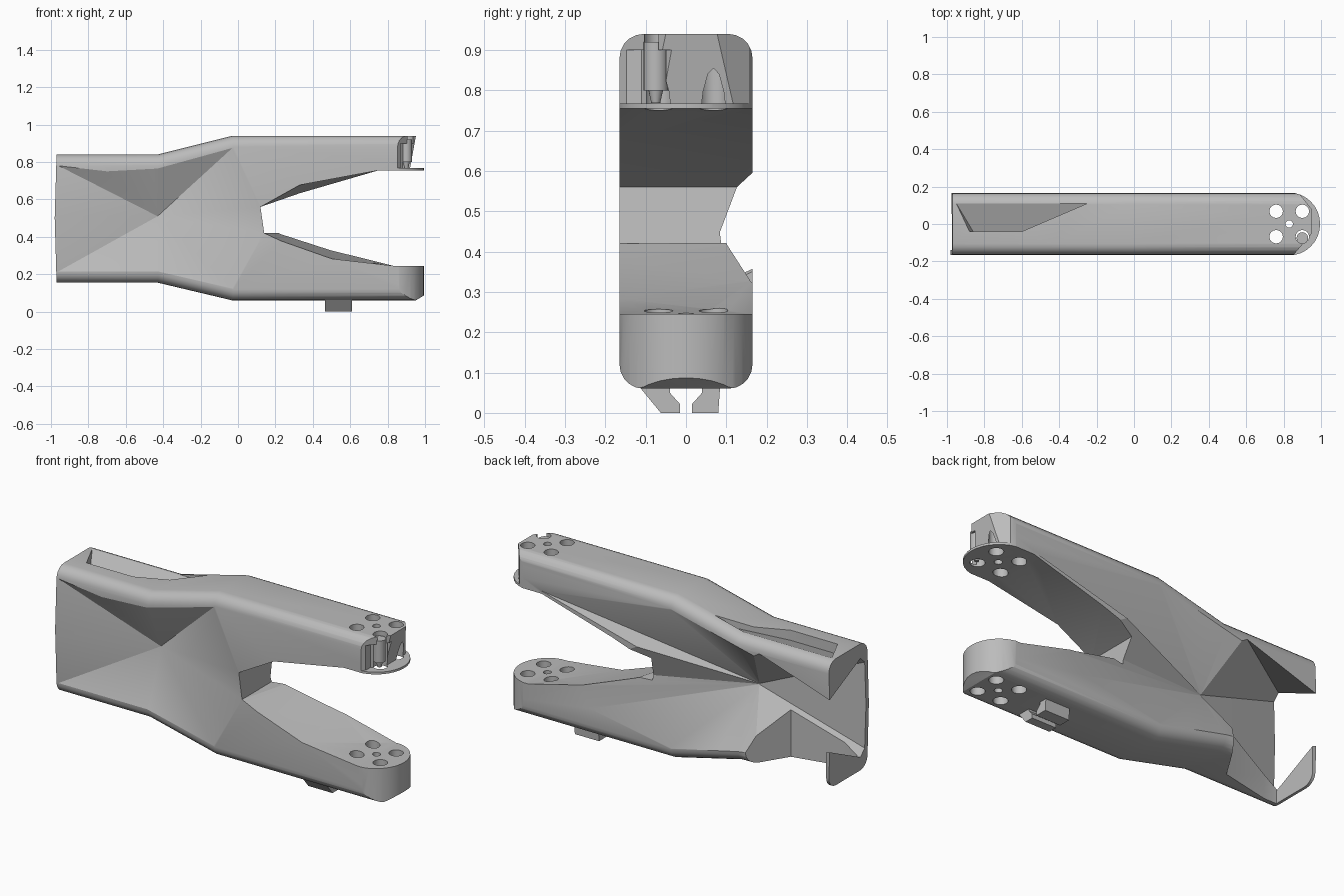
import bpy, bmesh, math
from mathutils import Vector, Matrix

cube = bpy.data.objects.get("Cube")
if cube:
    bpy.data.objects.remove(cube, do_unlink=True)

grey = bpy.data.materials.new("plain_grey")
grey.use_nodes = True
COLOR = (0.5, 0.5, 0.5, 1)
grey.diffuse_color = COLOR
grey.node_tree.nodes["Principled BSDF"].inputs["Base Color"].default_value = COLOR
HALF = 0.165


def finish(name, bm):
    bmesh.ops.recalc_face_normals(bm, faces=bm.faces)
    me = bpy.data.meshes.new(name)
    bm.to_mesh(me)
    bm.free()
    me.materials.append(grey)
    ob = bpy.data.objects.new(name, me)
    bpy.context.collection.objects.link(ob)
    return ob


def prism(pts, start, depth):
    """Extrude a closed loop of 3D points along a vector."""
    bm = bmesh.new()
    face = bm.faces.new([bm.verts.new(Vector(p) + Vector(start)) for p in pts])
    new = bmesh.ops.extrude_face_region(bm, geom=[face])["geom"]
    bmesh.ops.translate(bm, vec=depth,
                        verts=[g for g in new if isinstance(g, bmesh.types.BMVert)])
    return bm


def plan(pts, z0, z1):
    return prism([(x, y, 0) for x, y in pts], (0, 0, z0), (0, 0, z1 - z0))


def cylinder(x, y, z0, z1, r0, r1=None, sides=16):
    bm = bmesh.new()
    bmesh.ops.create_cone(bm, cap_ends=True, segments=sides, radius1=r0,
                          radius2=r0 if r1 is None else r1, depth=z1 - z0,
                          matrix=Matrix.Translation((x, y, (z0 + z1) / 2)))
    return bm


def dish(pts, apex, side):
    """Star-shaped pyramid that hollows a side down to the apex."""
    bm = bmesh.new()
    tip = bm.verts.new(apex)
    rim = []
    for x, z in pts:
        p = Vector((x, side * HALF, z))
        rim.append(bm.verts.new(Vector(apex) + (p - Vector(apex)) * 1.15))
    for a, b in zip(rim, rim[1:] + rim[:1]):
        bm.faces.new((tip, a, b))
    bm.faces.new(rim)
    return bm


def hull(pts):
    bm = bmesh.new()
    for p in pts:
        bm.verts.new(p)
    bmesh.ops.convex_hull(bm, input=bm.verts)
    return bm


def cut(ob, bm, operation="DIFFERENCE"):
    cutter = finish("cutter", bm)
    cutter.hide_render = True
    mod = ob.modifiers.new("cut", "BOOLEAN")
    mod.operation, mod.object, mod.solver = operation, cutter, "EXACT"
    bpy.context.view_layer.objects.active = ob
    bpy.ops.object.modifier_apply(modifier=mod.name)
    bpy.data.objects.remove(cutter, do_unlink=True)


def smooth(ob):
    bpy.ops.object.select_all(action="DESELECT")
    ob.select_set(True)
    bpy.context.view_layer.objects.active = ob
    bpy.ops.object.shade_smooth_by_angle(angle=math.radians(25))


# Forked body: outer edge first, then the inside of the fork
lower_outer = [(-0.97, 0.155), (-0.43, 0.155), (-0.03, 0.06), (0.95, 0.06), (1.0, 0.09)]
fork = [(1.0, 0.245), (0.83, 0.245), (0.5, 0.305), (0.23, 0.4), (0.14, 0.42),
        (0.12, 0.56), (0.33, 0.655), (0.75, 0.755), (1.0, 0.755)]
upper_outer = [(1.0, 0.94), (-0.03, 0.94), (-0.43, 0.84), (-0.97, 0.84), (-0.98, 0.5)]
outline = lower_outer + fork + upper_outer
bm = prism([(x, 0, z) for x, z in outline], (0, -HALF, 0), (0, 2 * HALF, 0))

# Inner faces of the arms tilt towards the front
for v in bm.verts:
    if 0.2 < v.co.x < 0.6 and 0.25 < v.co.z < 0.7:
        v.co.z += math.copysign(0.022, v.co.y) * (1 if v.co.z < 0.5 else -1)
bm.normal_update()


def on_rail(e):
    a, b = (v.co for v in e.verts)
    mid = (a + b) / 2
    outside = mid.z < 0.16 or mid.z > 0.83
    return abs(a.y - b.y) < 0.01 and abs(a.x - b.x) > 0.02 and outside


bmesh.ops.bevel(bm, geom=[e for e in bm.edges if on_rail(e)], offset=0.06,
                offset_type="OFFSET", segments=5, profile=0.5, affect="EDGES")
bmesh.ops.triangulate(bm, faces=bm.faces)
body = finish("forked_body", bm)

# Rounded arm ends
arc = [(0.83 + HALF * math.cos(t), (HALF + 0.003) * math.sin(t))
       for t in (math.pi * (i / 16 - 0.5) for i in range(17))]
cut(body, plan([(-1.1, -HALF - 0.003)] + arc + [(-1.1, HALF + 0.003)], -0.1, 1.1),
    "INTERSECT")

# Hollowed front
cut(body, dish([(-0.96, 0.78), (-0.96, 0.215), (-0.43, 0.215), (-0.03, 0.125),
                (0.14, 0.42), (0.12, 0.56), (-0.03, 0.875), (-0.43, 0.765), (-0.7, 0.75)],
               (-0.43, -0.045, 0.51), -1))

# Hollowed back, leaving a thin web in the middle
cut(body, dish([(-0.6, 0.74), (-0.6, 0.24), (-0.43, 0.215), (-0.03, 0.125), (0.46, 0.21),
                (0.57, 0.4), (0.18, 0.62), (0.75, 0.77), (-0.03, 0.875), (-0.43, 0.78)],
               (-0.43, -0.022, 0.51), 1))

# Rear cavity, open through the end wall
cavity = [(-0.42, -0.02, 0.51)]
for x, y, top, bottom in ((-1.05, -0.155, 0.76, 0.23), (-1.05, 0.2, 0.6, 0.4),
                          (-0.5, 0.2, 0.78, 0.21)):
    cavity += [(x, y, top), (x, y, bottom)]
cut(body, hull(cavity))

# Wedge pocket above the rear end, and the open corner below it
pocket = [(-0.95, 0.11), (-0.88, -0.04), (-0.6, -0.04), (-0.25, 0.11)]
cut(body, hull([(x, y, 0.95) for x, y in pocket] + [(x, y, 0.84) for x, y in pocket]
               + [(x, -0.04, 0.785) for x in (-0.86, -0.6)]))
cut(body, plan([(-0.45, 0.2), (-0.6, -0.04), (-0.88, -0.1), (-0.955, -0.1), (-0.955, 0.2)],
               0.0, 0.42))

# Undercut upper tip with trimmed corners, leaving a thin round plate below
cut(body, prism([(0.955, 0, 0.96), (0.92, 0, 0.767), (1.2, 0, 0.767), (1.2, 0, 0.96)],
                (0, -0.3, 0), (0, 0.6, 0)))
for corner in ([(0.84, -0.18), (0.96, -0.04), (1.2, -0.18)],
               [(0.87, 0.18), (1.2, 0.18), (0.965, 0.06)]):
    cut(body, plan(corner, 0.767, 1.1))
cut(body, plan([(0.86, -0.3), (0.87, -0.11), (0.95, -0.03), (1.2, -0.3)], 0.767, 0.9))

# Bolt holes through both arms
for x in (0.76, 0.9):
    for y in (-0.068, 0.068):
        cut(body, cylinder(x, y, -0.1, 1.1, 0.036))
cut(body, cylinder(0.83, 0, -0.1, 1.1, 0.02))
smooth(body)

# Peg in the upper tip
smooth(finish("tip_peg", cylinder(0.9, -0.075, 0.8, 0.92, 0.031)))
smooth(finish("tip_peg_point", cylinder(0.9, -0.075, 0.768, 0.8, 0.011, 0.018)))

# Pair of hooks under the lower arm
hook = [(0.04, 0.07), (0.04, 0.05), (0.015, 0.022), (0.015, 0.0), (0.08, 0.0), (0.085, 0.07)]
for name, side, lean in (("left_hook", 1, 0), ("right_hook", -1, 0.035)):
    pts = [(0, side * (y + (lean if y > 0.06 and z > 0.06 else -lean / 2 if y > 0.06 else 0)), z)
           for y, z in hook]
    finish(name, prism(pts, (0.465, 0, 0), (0.145, 0, 0)))
